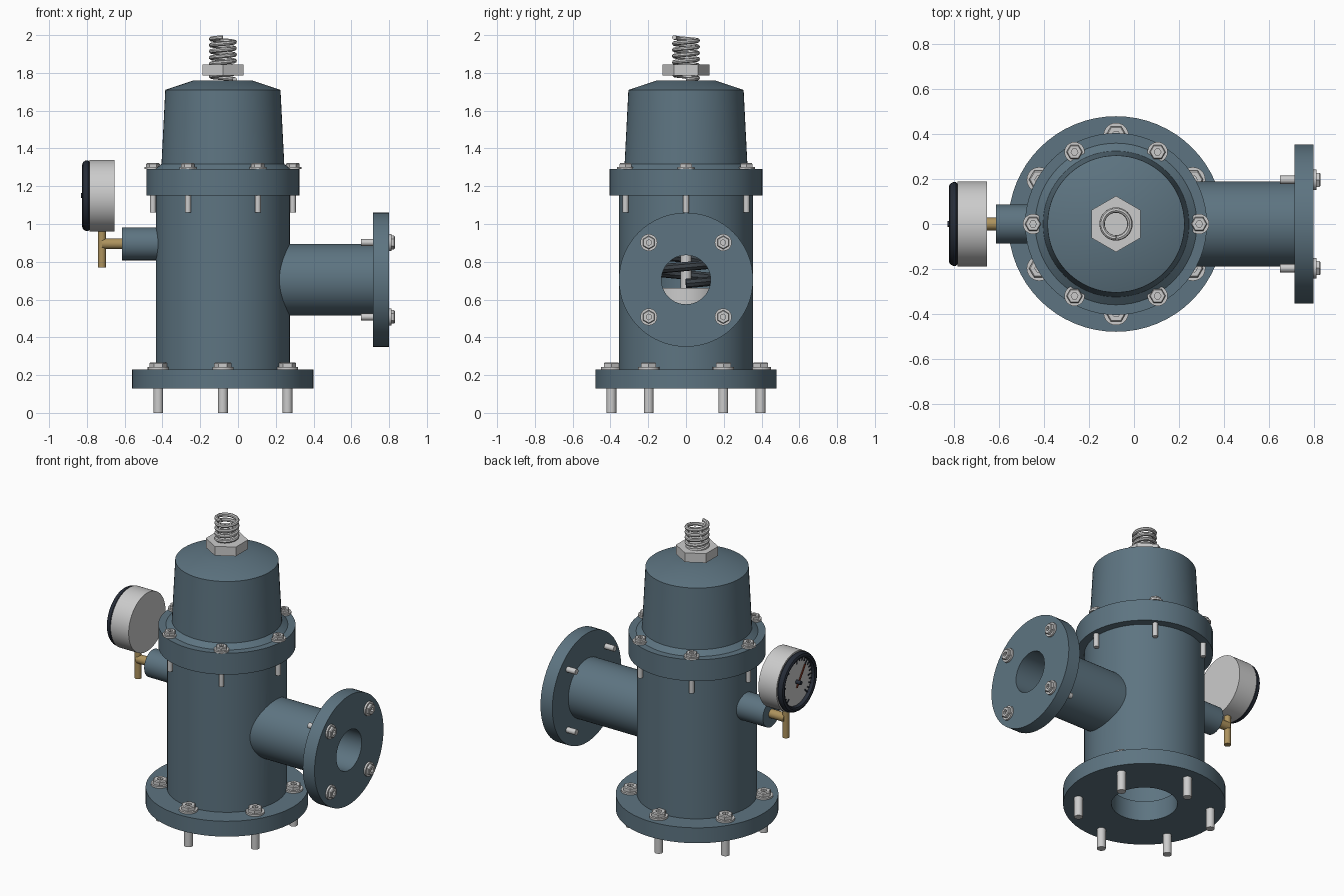
import bpy, bmesh, math
from mathutils import Matrix, Vector

if "Cube" in bpy.data.objects:
    bpy.data.objects.remove(bpy.data.objects["Cube"])

T = Matrix.Translation
CX = -0.08                                    # axis of the main body


def material(name, rgb):
    m = bpy.data.materials.new(name)
    m.diffuse_color = (*rgb, 1)
    m.use_nodes = True
    m.node_tree.nodes["Principled BSDF"].inputs["Base Color"].default_value = m.diffuse_color
    return m


BLUE = material("painted_iron", (0.11, 0.175, 0.22))
STEEL = material("steel", (0.62, 0.63, 0.64))
BRASS = material("brass", (0.42, 0.29, 0.11))
DARK = material("dark_rubber", (0.02, 0.026, 0.04))
SPRING = material("spring_steel", (0.045, 0.055, 0.065))
RED = material("needle_red", (0.35, 0.06, 0.03))


def finish(name, bm, mat, mtx=Matrix()):
    bmesh.ops.recalc_face_normals(bm, faces=bm.faces)
    me = bpy.data.meshes.new(name)
    bm.to_mesh(me)
    bm.free()
    me.materials.append(mat)
    ob = bpy.data.objects.new(name, me)
    ob.matrix_world = mtx
    bpy.context.collection.objects.link(ob)
    return ob


def revolve(bm, profile, n=64, closed=False):
    """Turn (radius, z) points around z."""
    rings = [[bm.verts.new((r * math.cos(2 * math.pi * i / n),
                            r * math.sin(2 * math.pi * i / n), z)) for i in range(n)]
             for r, z in profile]
    pairs = list(zip(rings, rings[1:] + rings[:1]))
    for a, b in pairs if closed else pairs[:-1]:
        for i in range(n):
            j = (i + 1) % n
            bm.faces.new((a[i], a[j], b[j], b[i]))
    bmesh.ops.remove_doubles(bm, verts=[v for ring in rings for v in ring], dist=1e-6)


def lathe(name, profile, mat, mtx=T((CX, 0, 0)), n=64, closed=False):
    bm = bmesh.new()
    revolve(bm, profile, n, closed)
    return finish(name, bm, mat, mtx)


def rod(r, z0, z1):
    return [(0, z0), (r, z0), (r, z1), (0, z1)]


def bolt(name, mtx, washer, head, height, shank, length):
    """Hex bolt with washer and socket; the washer sits on local z = 0."""
    bm = bmesh.new()
    revolve(bm, rod(washer, 0, 0.012), 24)
    revolve(bm, rod(shank, -length, 0.01), 16)
    revolve(bm, [(0, 0.01), (head, 0.01), (head, height * 0.85), (head * 0.88, height),
                 (head * 0.42, height), (head * 0.42, height * 0.5), (0, height * 0.5)], 6)
    return finish(name, bm, STEEL, mtx)


def coil(name, r, wire, z0, z1, pitch, mat):
    cu = bpy.data.curves.new(name, 'CURVE')
    cu.dimensions = '3D'
    cu.bevel_depth, cu.bevel_resolution, cu.use_fill_caps = wire, 2, True
    n = int((z1 - z0) / pitch * 32)
    sp = cu.splines.new('POLY')
    sp.points.add(n)
    for i, p in enumerate(sp.points):
        a = 2 * math.pi * i / 32
        p.co = (r * math.cos(a), r * math.sin(a), z0 + (z1 - z0) * i / n, 1)
    cu.materials.append(mat)
    ob = bpy.data.objects.new(name, cu)
    ob.location.x = CX
    bpy.context.collection.objects.link(ob)
    bpy.ops.object.select_all(action='DESELECT')
    ob.select_set(True)
    bpy.context.view_layer.objects.active = ob
    bpy.ops.object.convert(target='MESH')


# hollow body with base flange and upper flange
body = lathe("body", [(0.195, 0.13), (0.48, 0.13), (0.48, 0.23), (0.355, 0.23), (0.355, 1.15),
                      (0.405, 1.15), (0.405, 1.222), (0.29, 1.222), (0.29, 0.26), (0.195, 0.26)],
             BLUE, closed=True)

# side outlet pipe with flange, bored through the body wall
to_right = Matrix.Rotation(math.pi / 2, 4, 'Y')
side = T((0, 0, 0.705)) @ to_right
lathe("outlet_pipe", [(0.13, 0.2), (0.19, 0.2), (0.19, 0.715), (0.355, 0.715), (0.355, 0.8), (0.13, 0.8)],
      BLUE, side, closed=True)
bore = lathe("bore_cutter", rod(0.13, 0.1, 0.5), BLUE, side)
bore.hide_render = True
mod = body.modifiers.new("bore", 'BOOLEAN')
mod.operation, mod.solver, mod.object = 'DIFFERENCE', 'EXACT', bore
bpy.context.view_layer.objects.active = body
bpy.ops.object.modifier_apply(modifier=mod.name)
bpy.data.objects.remove(bore)

# bonnet cap
lathe("bonnet", [(0.29, 1.222), (0.405, 1.222), (0.405, 1.29), (0.36, 1.29), (0.325, 1.318),
                 (0.305, 1.71), (0.155, 1.76), (0, 1.76), (0, 1.72), (0.27, 1.68)],
      BLUE, closed=True)

# lock nut and adjusting screw coil
lathe("lock_nut", rod(0.125, 1.785, 1.845), STEEL, T((CX, 0, 0)) @ Matrix.Rotation(math.pi / 6, 4, 'Z'), 6)
coil("adjusting_screw", 0.062, 0.012, 1.765, 1.988, 0.033, STEEL)

# inner valve disc, stem and spring
lathe("valve_disc", rod(0.2, 0.55, 0.66), STEEL)
lathe("valve_stem", rod(0.03, 0.66, 1.73), STEEL, n=24)
coil("inner_spring", 0.17, 0.025, 0.685, 1.6, 0.09, SPRING)

# bolts on the base, the bonnet and the outlet flange
for i in range(6):
    a = math.radians(60 * i)
    bolt(f"bonnet_bolt_{i}", T((CX + 0.37 * math.cos(a), 0.37 * math.sin(a), 1.29)),
         0.045, 0.036, 0.032, 0.016, 0.23)
    a += math.radians(30)
    bolt(f"base_bolt_{i}", T((CX + 0.395 * math.cos(a), 0.395 * math.sin(a), 0.23)),
         0.056, 0.046, 0.038, 0.026, 0.23)
for y in (-0.197, 0.197):
    for z in (-0.197, 0.197):
        bolt(f"outlet_bolt_{y}_{z}", T((0.8, y, 0.705 + z)) @ to_right,
             0.045, 0.036, 0.03, 0.018, 0.15)

# gauge boss and brass fittings
to_left = Matrix.Rotation(-math.pi / 2, 4, 'Y')
lathe("gauge_boss", rod(0.087, 0.4, 0.615), BLUE, T((0, 0, 0.895)) @ to_left)
lathe("gauge_pipe", rod(0.028, 0.6, 0.72), BRASS, T((0, 0, 0.895)) @ to_left, 24)
lathe("gauge_stem", rod(0.021, 0.77, 0.98), BRASS, T((-0.72, 0, 0)), 24)

# pressure gauge: local z points out of the dial, local x points up
dial = T((-0.655, 0, 1.15)) @ to_left
lathe("gauge_case", rod(0.19, 0, 0.13), STEEL, dial)
lathe("gauge_bezel", [(0.15, 0.128), (0.178, 0.128), (0.186, 0.138), (0.186, 0.152), (0.178, 0.165),
                      (0.165, 0.17), (0.154, 0.165), (0.15, 0.155)], DARK, dial, closed=True)
lathe("gauge_dial", rod(0.152, 0.128, 0.143), STEEL, dial)
lathe("gauge_hub", rod(0.013, 0.14, 0.175), DARK, dial, 16)


def slab(bm, angle, r0, r1, width, z):
    m = (Matrix.Rotation(angle, 4, 'Z') @ T(((r0 + r1) / 2, 0, z))
         @ Matrix.Diagonal((r1 - r0, width, 0.005, 1)))
    bmesh.ops.create_cube(bm, size=1, matrix=m)


bm = bmesh.new()
for i in range(25):
    slab(bm, math.radians(-135 + 270 * i / 24), 0.115 if i % 4 == 0 else 0.13, 0.15, 0.009, 0.144)
finish("dial_marks", bm, DARK, dial)
bm = bmesh.new()
slab(bm, math.radians(-35), -0.035, 0.115, 0.012, 0.158)
finish("gauge_needle", bm, RED, dial)

# smooth round surfaces, keep edges sharp
bpy.ops.object.select_all(action='SELECT')
bpy.context.view_layer.objects.active = body
bpy.ops.object.shade_smooth_by_angle(angle=math.radians(30))
